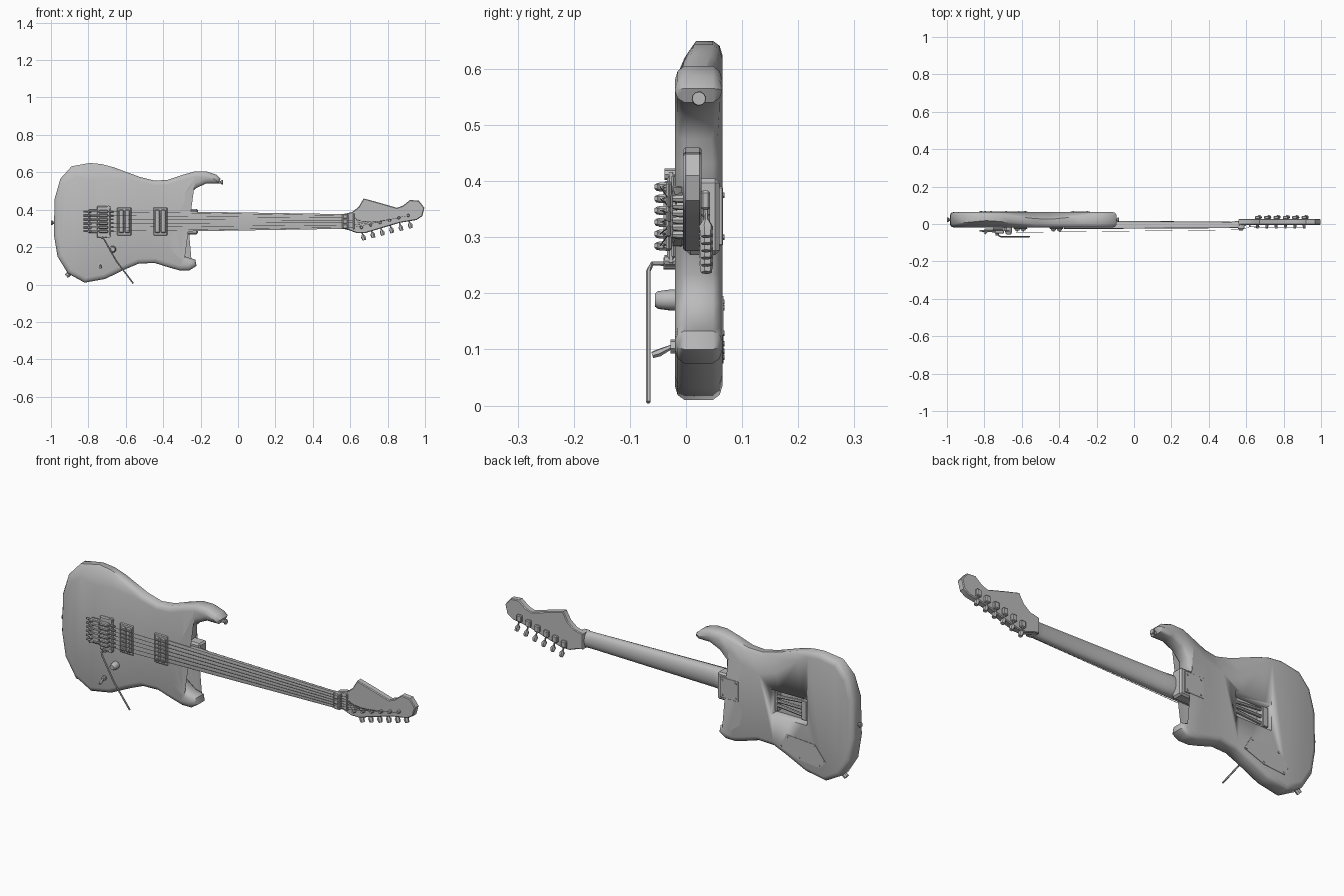
import bpy, bmesh, math
from mathutils import Vector

if "Cube" in bpy.data.objects:
    bpy.data.objects.remove(bpy.data.objects["Cube"])

GREY = bpy.data.materials.new("plain grey")
GREY.use_nodes = True
GREY.diffuse_color = (0.5, 0.5, 0.5, 1)
GREY.node_tree.nodes["Principled BSDF"].inputs["Base Color"].default_value = (0.5, 0.5, 0.5, 1)
MID = 0.337  # height of the neck centre line


def finish(name, bm, angle=40):
    bmesh.ops.recalc_face_normals(bm, faces=bm.faces)
    mesh = bpy.data.meshes.new(name)
    bm.to_mesh(mesh)
    bm.free()
    ob = bpy.data.objects.new(name, mesh)
    bpy.context.collection.objects.link(ob)
    mesh.materials.append(GREY)
    bpy.ops.object.select_all(action='DESELECT')
    ob.select_set(True)
    bpy.context.view_layer.objects.active = ob
    bpy.ops.object.shade_smooth_by_angle(angle=math.radians(angle))
    return ob


def loft(name, rings, angle=40):
    """Skin equal-length rings of points and cap both ends."""
    bm = bmesh.new()
    loops = [[bm.verts.new(p) for p in ring] for ring in rings]
    n = len(loops[0])
    for a, b in zip(loops, loops[1:]):
        for i in range(n):
            j = (i + 1) % n
            bm.faces.new((a[i], a[j], b[j], b[i]))
    caps = [bm.faces.new(loops[0]), bm.faces.new(loops[-1][::-1])]
    bmesh.ops.triangulate(bm, faces=caps)
    return finish(name, bm, angle)


def box(name, x, y, z, bevel=0.0):
    """Box from (min, max) pairs."""
    bm = bmesh.new()
    bmesh.ops.create_cube(bm, size=1)
    for v in bm.verts:
        v.co = [(a + b) / 2 + c * (b - a) for c, (a, b) in zip(v.co, (x, y, z))]
    if bevel:
        bmesh.ops.bevel(bm, geom=bm.edges[:], offset=bevel, segments=1, affect='EDGES')
    return finish(name, bm, 30)


def rod(name, points, radii, sides=8):
    """Round bar through points, one radius per point."""
    pts = [Vector(p) for p in points]
    rings = []
    for i, p in enumerate(pts):
        d = (pts[min(i + 1, len(pts) - 1)] - pts[max(i - 1, 0)]).normalized()
        u = d.orthogonal().normalized()
        w = d.cross(u)
        r = radii[i] if isinstance(radii, (list, tuple)) else radii
        rings.append([p + r * (math.cos(t) * u + math.sin(t) * w)
                      for t in (k * math.tau / sides for k in range(sides))])
    return loft(name, rings)


def inset(outline, dist):
    """Move each outline point inward by dist(point)."""
    pts = [Vector(p) for p in outline]
    out = []
    for i, p in enumerate(pts):
        e1 = (p - pts[i - 1]).normalized()
        e2 = (pts[(i + 1) % len(pts)] - p).normalized()
        t = (e1 + e2).normalized()
        out.append(p + Vector((-t.y, t.x)) * dist(p))
    return out


# Body: counter-clockwise outline in x, z, rounded front and back
BODY = [(-.79, .65), (-.89, .632), (-.95, .565), (-.98, .46), (-.985, .27), (-.965, .15),
        (-.91, .06), (-.82, .01), (-.71, .03), (-.595, .085), (-.53, .112), (-.445, .115),
        (-.365, .09), (-.31, .075), (-.26, .075), (-.222, .10), (-.228, .133), (-.275, .147),
        (-.325, .185), (-.337, .235), (-.312, .285), (-.285, .39), (-.262, .43), (-.262, .475),
        (-.225, .515), (-.17, .54), (-.105, .54), (-.093, .565), (-.115, .587), (-.17, .605),
        (-.23, .605), (-.30, .585), (-.375, .56), (-.445, .555), (-.525, .575), (-.66, .625),
        (-.725, .643)]


def bump(p, x, z, r):
    return max(0, 1 - (p - Vector((x, z))).length / r)


def body_ring(y, d, arm=0.0, belly=0.0):
    """Ring at depth y, inset by d, plus arm and belly comfort cuts."""
    pts = inset(BODY, lambda p: d + arm * bump(p, -.78, .65, .22) + belly * bump(p, -.47, .56, .26))
    return [(p.x, y, p.y) for p in pts]


def dip(ring, amount, x, z, r):
    return [(a, y + amount * bump(Vector((a, c)), x, z, r), c) for a, y, c in ring]


front = body_ring(-.02, .026, arm=.07)
front2 = dip(body_ring(-.015, .009, arm=.01), .022, -.78, .65, .25)
side1 = dip(body_ring(-.003, 0), .022, -.78, .65, .25)
side2 = dip(body_ring(.048, 0), -.025, -.47, .56, .25)
back2 = dip(body_ring(.060, .009, belly=.01), -.025, -.47, .56, .25)
back = body_ring(.065, .026, belly=.08)
body = loft("body", [front, front2, side1, side2, back2, back], 45)

# Spring cavity cut into the back, with springs and claw
cutter = box("cavity_cutter", (-.725, -.52), (.015, .1), (.27, .40))
cutter.hide_render = True
cutter.hide_set(True)
cut = body.modifiers.new("spring_cavity", 'BOOLEAN')
cut.operation, cut.solver, cut.object = 'DIFFERENCE', 'EXACT', cutter
box("tremolo_block", (-.715, -.685), (.012, .055), (.285, .385), .003)
box("spring_claw", (-.545, -.53), (.012, .045), (.285, .385), .002)
for k in (-1, 0, 1):
    rod("spring", [(-.69, .04, MID + k * .035), (-.54, .038, MID + k * .022)], .008)

# Heel, neck plate, control cover and their screws
box("heel_block", (-.36, -.215), (.0, .06), (.268, .405), .008)
box("neck_plate", (-.34, -.235), (.058, .066), (.285, .39), .002)
COVER = [(-.61, .195), (-.57, .125), (-.68, .085), (-.80, .075), (-.83, .11), (-.77, .185)]
loft("control_cover", [[(x, y, z) for x, z in COVER] for y in (.062, .067)])
for x, z in [(-.325, .30), (-.25, .30), (-.325, .375), (-.25, .375)] + inset(COVER[::-1], lambda p: .012):
    rod("screw", [(x, .064, z), (x, .069, z)], .005, 6)


# Neck with flat fingerboard and rounded back
def neck_ring(x, half, front_y, back_y, mid=MID):
    arc = [(x, -.008 + (back_y + .008) * math.sin(a), mid + half * math.cos(a))
           for a in (k * math.pi / 8 for k in range(9))]
    return arc + [(x, front_y + .002, mid - half), (x, front_y, mid - half * .5),
                  (x, front_y, mid + half * .5), (x, front_y + .002, mid + half)]


loft("neck", [neck_ring(-.375, .054, -.026, .012), neck_ring(-.22, .052, -.026, .03),
              neck_ring(-.16, .051, -.026, .018), neck_ring(.52, .040, -.022, .012),
              neck_ring(.565, .040, -.021, .018), neck_ring(.60, .041, -.008, .026)])

# Headstock
HEAD = [(.56, .376), (.56, .298), (.595, .29), (.635, .275), (.68, .275), (.865, .33), (.955, .345),
        (.985, .365), (.997, .41), (.967, .448), (.92, .452), (.882, .422), (.85, .41),
        (.757, .437), (.672, .46), (.645, .415), (.61, .387)]
loft("headstock", [[(p.x, y, p.y) for p in inset(HEAD, lambda p: d)]
                   for y, d in ((-.005, .004), (-.001, 0), (.024, 0), (.028, .004))])

# Locking nut
box("locking_nut", (.555, .59), (-.028, -.004), (.297, .377), .003)
for k in (-1, 0, 1):
    box("nut_clamp", (.56, .585), (-.034, -.027), (MID + k * .026 - .011, MID + k * .026 + .011), .003)
box("string_retainer", (.615, .623), (-.014, -.004), (.295, .38), .002)

# Tuners and strings, one of each per course
for i in range(6):
    x, z = .66 + i * .05, .305 + i * .0128
    rod("tuner_post", [(x, .028, z), (x, -.012, z), (x, -.024, z)], [.009, .008, .006])
    box("tuner_housing", (x - .014, x + .014), (.026, .043), (z - .02, z + .014), .004)
    rod("tuner_shaft", [(x, .035, z - .015), (x + .008, .036, z - .042)], .004, 6)
    rod("tuner_button", [(x + .007, .036, z - .038), (x + .01, .036, z - .05), (x + .015, .036, z - .068)],
        [.005, .013, .010], 6)
    zb, zn = MID + (2.5 - i) * .021, MID + (2.5 - i) * .0126
    rod("string", [(-.72, -.046, zb), (.57, -.031, zn), (.62, -.015, zn), (x, -.018, z)], .0012, 4)
    # Bridge saddles and fine tuners
    box("saddle", (-.745, -.695), (-.052, -.03), (zb - .008, zb + .008), .004)
    rod("saddle_screw", [(-.69, -.038, zb), (-.665, -.036, zb)], .004, 6)
    rod("fine_tuner", [(-.785, -.035, zb), (-.80, -.052, zb)], .007, 6)
    rod("string_lock_screw", [(-.745, -.04, zb), (-.825, -.036, zb)], .005, 6)

# Bridge plate, posts and tremolo arm
box("bridge_plate", (-.755, -.682), (-.034, -.019), (.25, .42), .005)
box("bridge_tail", (-.80, -.75), (-.04, -.024), (.275, .40), .004)
for z in (.258, .412):
    rod("bridge_post", [(-.692, -.015, z), (-.692, -.038, z)], .010)
rod("arm_socket", [(-.725, -.018, .253), (-.725, -.04, .253)], .011)
rod("tremolo_arm", [(-.725, -.03, .253), (-.725, -.06, .253), (-.715, -.067, .24),
                    (-.65, -.067, .125), (-.56, -.067, .006)], .0042, 6)

# Two double-coil pickups
for x in (-.608, -.415):
    box("pickup_ring", (x - .038, x + .038), (-.026, -.018), (.262, .412), .004)
    for s in (-1, 1):
        c = x + s * .016
        box("pickup_coil", (c - .014, c + .014), (-.036, -.024), (.275, .40), .005)
        for k in range(6):
            z = MID + (k - 2.5) * .019
            rod("pole_piece", [(c, -.034, z), (c, -.039, z)], .005, 6)

# Volume knob, selector switch, jack plate and strap buttons
rod("volume_knob", [(-.67, -.016, .188), (-.67, -.028, .188), (-.67, -.05, .188), (-.67, -.055, .188)],
    [.019, .019, .016, .012], 10)
rod("switch_nut", [(-.735, -.016, .105), (-.735, -.028, .105)], .013, 6)
rod("switch_lever", [(-.735, -.025, .105), (-.735, -.048, .094), (-.735, -.06, .09)], [.004, .007, .006], 6)
for name, x, s, z in (("end_strap_button", -.978, -1, .33), ("horn_strap_button", -.103, 1, .547)):
    rod(name, [(x, .023, z), (x + s * .01, .023, z), (x + s * .017, .023, z), (x + s * .022, .023, z)],
        [.008, .007, .013, .012], 10)
rod("output_jack", [(-.90, .023, .06), (-.918, .023, .045)], .013, 8)
